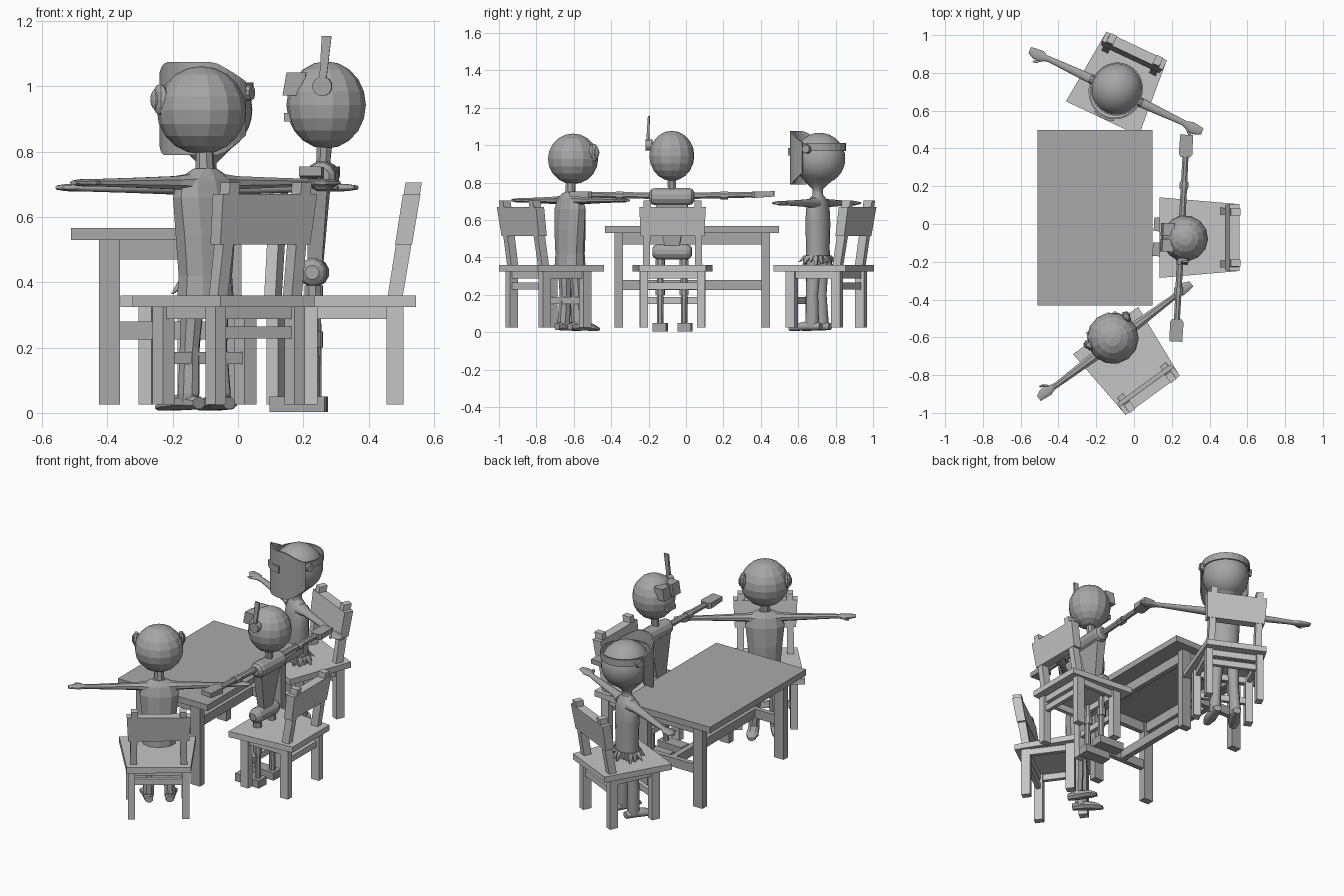
import bpy, bmesh, math
from mathutils import Matrix, Vector

if "Cube" in bpy.data.objects:
    bpy.data.objects.remove(bpy.data.objects["Cube"])


def material(name, v):
    m = bpy.data.materials.new(name)
    m.diffuse_color = (v, v, v, 1)
    m.use_nodes = True
    m.node_tree.nodes["Principled BSDF"].inputs["Base Color"].default_value = m.diffuse_color
    return m


CHAIR = material("light grey", 0.56)
TABLE = material("mid grey", 0.4)
FIGURE = material("figure grey", 0.38)


def place(x, y, heading):
    """Local frame: X = right hand, Y = forward, Z = up."""
    return Matrix.Translation((x, y, 0)) @ Matrix.Rotation(math.radians(heading - 90), 4, 'Z')


def finish(name, bm, M, mat, smooth=False):
    bmesh.ops.recalc_face_normals(bm, faces=bm.faces)
    me = bpy.data.meshes.new(name)
    bm.to_mesh(me)
    bm.free()
    me.transform(M)
    me.materials.append(mat)
    for p in me.polygons:
        p.use_smooth = smooth and len(p.vertices) < 6
    ob = bpy.data.objects.new(name, me)
    bpy.context.collection.objects.link(ob)
    return ob


def loft(name, M, mat, secs, axis='Z', n=8, smooth=False):
    """Skin elliptical (n > 4) or square (n = 4) sections: (x, y, z, radius_a, radius_b)."""
    a, b = {'Z': ((1, 0, 0), (0, 1, 0)), 'X': ((0, 1, 0), (0, 0, 1)), 'Y': ((1, 0, 0), (0, 0, 1))}[axis]
    a, b = Vector(a), Vector(b)
    k = math.sqrt(2) if n == 4 else 1
    bm = bmesh.new()
    rings = []
    for x, y, z, ra, rb in secs:
        ring = []
        for i in range(n):
            t = 2 * math.pi * (i + 0.5) / n
            ring.append(bm.verts.new(Vector((x, y, z)) + a * (ra * k * math.cos(t)) + b * (rb * k * math.sin(t))))
        rings.append(ring)
    for r, s in zip(rings, rings[1:]):
        for i in range(n):
            bm.faces.new((r[i], r[(i + 1) % n], s[(i + 1) % n], s[i]))
    bm.faces.new(rings[0])
    bm.faces.new(rings[-1])
    return finish(name, bm, M, mat, smooth)


def box(name, M, mat, x0, x1, y0, y1, z0, z1):
    x, y, a, b = (x0 + x1) / 2, (y0 + y1) / 2, (x1 - x0) / 2, (y1 - y0) / 2
    return loft(name, M, mat, [(x, y, z0, a, b), (x, y, z1, a, b)], n=4)


def ball(name, M, mat, c, r, u=14, v=10, smooth=False):
    bm = bmesh.new()
    bmesh.ops.create_uvsphere(bm, u_segments=u, v_segments=v, radius=1)
    bmesh.ops.transform(bm, matrix=Matrix.Translation(c) @ Matrix.Diagonal((*r, 1)), verts=bm.verts)
    return finish(name, bm, M, mat, smooth)


# ---- table
I = Matrix()
box("table_top", I, TABLE, -0.512, 0.097, -0.432, 0.498, 0.53, 0.567)
for x in (-0.393, -0.022):
    for y in (-0.36, 0.426):
        box("table_leg", I, TABLE, x - .032, x + .032, y - .022, y + .022, 0.025, 0.53)
    box("table_long_apron", I, TABLE, x - .015, x + .015, -0.36, 0.42, 0.47, 0.53)
for y in (-0.36, 0.426):
    box("table_end_apron", I, TABLE, -0.393, -0.022, y - .015, y + .015, 0.47, 0.53)
    box("table_end_stretcher", I, TABLE, -0.393, -0.022, y - .015, y + .015, 0.225, 0.28)
box("table_centre_stretcher", I, TABLE, -0.225, -0.19, -0.36, 0.42, 0.225, 0.28)


# ---- chairs
def chair(M):
    # seat: wide at the front
    bm = bmesh.new()
    pts = [(-.213, .205), (.213, .205), (.178, -.205), (-.178, -.205)]
    f = bm.faces.new([bm.verts.new((x, y, .325)) for x, y in pts])
    g = bmesh.ops.extrude_face_region(bm, geom=[f])["geom"]
    bmesh.ops.translate(bm, vec=(0, 0, .035), verts=[v for v in g if isinstance(v, bmesh.types.BMVert)])
    finish("seat", bm, M, CHAIR)
    for s in (-1, 1):
        box("front_leg", M, CHAIR, s * .155 - .022, s * .155 + .022, .097, .15, .025, .325)
        box("back_leg", M, CHAIR, s * .15 - .02, s * .15 + .02, -.167, -.115, .025, .325)
        box("side_apron", M, CHAIR, s * .152 - .012, s * .152 + .012, -.14, .12, .287, .325)
        loft("back_post", M, CHAIR, [(s * .14, -.142, .36, .019, .023), (s * .135, -.198, .705, .019, .025)], n=4)
    for y, z in ((-.14, .228), (.12, .15)):
        box("cross_apron", M, CHAIR, -.15, .15, y - .012, y + .012, .287, .325)
        box("cross_stretcher", M, CHAIR, -.15, .15, y - .012, y + .012, z, z + .037)
    loft("back_panel", M, CHAIR, [(0, -.167, .515, .17, .026), (0, -.192, .67, .178, .027)], n=4)


chair(place(.34, -.072, 180))
chair(place(-.03, -.73, 126))
chair(place(-.08, .744, 244.7))


# ---- shared limbs of the two soft figures
def limbs(M, z, n, smooth, hip):
    for s in (-1, 1):
        loft("arm", M, FIGURE, [(s * .05, 0, z, .045, .03), (s * .11, 0, z, .028, .022),
             (s * .25, 0, z, .022, .017), (s * .39, 0, z, .016, .013), (s * .41, .003, z, .018, .012),
             (s * .44, .005, z, .032, .013), (s * .475, .005, z, .028, .011), (s * .505, 0, z, .018, .007)],
             'X', n, smooth)
        loft("thumb", M, FIGURE, [(s * .42, .015, z, .012, .009), (s * .445, .04, z, .01, .008),
             (s * .465, .047, z, .005, .005)], 'X', 6, smooth)
        loft("leg", M, FIGURE, [(s * .045, 0, hip, .036, .042), (s * .053, .01, .2, .03, .034),
             (s * .06, .005, .06, .033, .037), (s * .06, .01, .03, .032, .036)], 'Z', n, smooth)
        loft("foot", M, FIGURE, [(s * .058, -.045, .03, .024, .02), (s * .062, .02, .035, .032, .028),
             (s * .072, .085, .027, .036, .021), (s * .078, .128, .017, .02, .01)], 'Y', 8, smooth)


# ---- front figure: low-poly, big ears
M = place(-.1, -.62, 126.9)
ball("head", M, FIGURE, (0, .02, .927), (.137, .137, .135), 14, 10)
loft("neck", M, FIGURE, [(0, 0, .72, .032, .028), (0, .005, .82, .027, .025)])
loft("torso", M, FIGURE, [(0, 0, .345, .096, .076), (0, 0, .42, .09, .072), (0, 0, .55, .102, .074),
     (0, 0, .66, .114, .066), (0, 0, .715, .1, .05), (0, 0, .748, .04, .03)], n=10)
limbs(M, .705, 8, False, .37)
for s in (-1, 1):
    ball("ear", M, FIGURE, (s * .124, .065, .96), (.02, .033, .048), 8, 6)
    ball("ear_inner", M, FIGURE, (s * .137, .073, .96), (.012, .02, .03), 8, 6)

# ---- middle figure: mechanical, antenna on one side
M = place(.25, -.075, 177)
ball("round_head", M, FIGURE, (0, -.02, .943), (.122, .122, .134), 14, 10)
loft("neck_post", M, FIGURE, [(0, -.01, .75, .022, .022), (0, -.015, .83, .026, .026)])
loft("shoulder_drum", M, FIGURE, [(-.12, -.01, .725, .026, .026), (-.108, -.01, .725, .042, .042),
     (-.09, -.01, .725, .047, .047), (.09, -.01, .725, .047, .047), (.108, -.01, .725, .042, .042),
     (.12, -.01, .725, .026, .026)], 'X', 12)
loft("tapered_torso", M, FIGURE, [(0, .014, .44, .035, .022), (0, 0, .7, .09, .029)], n=4)
loft("hip_drum", M, FIGURE, [(-.105, .018, .43, .022, .022), (-.095, .018, .43, .036, .036),
     (-.078, .018, .43, .044, .044), (.078, .018, .43, .044, .044), (.095, .018, .43, .036, .036),
     (.105, .018, .43, .022, .022)], 'X', 12)
for s in (-1, 1):
    loft("rod_arm", M, FIGURE, [(s * .1, 0, .73, .019, .019), (s * .45, 0, .735, .017, .016)], 'X')
    loft("elbow", M, FIGURE, [(s * .26, 0, .73, .025, .023), (s * .3, 0, .73, .025, .023)], 'X')
    loft("box_hand", M, FIGURE, [(s * .43, 0, .735, .025, .017), (s * .445, 0, .735, .036, .017),
         (s * .548, 0, .74, .034, .014)], 'X', 4)
    loft("rod_leg", M, FIGURE, [(s * .064, .018, .4, .02, .02), (s * .064, .014, .04, .018, .018)])
    loft("knee", M, FIGURE, [(s * .064, .018, .2, .026, .026), (s * .064, .018, .25, .026, .026)])
    loft("thigh_cuff", M, FIGURE, [(s * .064, .018, .36, .026, .026), (s * .064, .018, .39, .026, .026)])
    box("block_foot", M, FIGURE, s * .066 - .036, s * .066 + .036, -.02, .148, .003, .05)
    # angled eye box, leaning back with the curve of the head
    loft("eye_box", M, FIGURE, [(s * .042, .078, .972, .033, .032), (s * .042, .068, 1.042, .033, .03)], n=4)
box("mouth_plate", M, FIGURE, -.035, .035, .07, .108, .892, .918)
loft("antenna_base", M, FIGURE, [(-.105, -.015, 1.0, .03, .03), (-.14, -.015, 1.0, .03, .03)], 'X', 12)
loft("antenna", M, FIGURE, [(-.13, -.015, 1.0, .008, .01), (-.122, -.028, 1.155, .005, .015)], n=4)

# ---- far figure: smooth, face shield and ragged hem
M = place(-.095, .705, 244.7)
ball("smooth_head", M, FIGURE, (0, -.01, .928), (.134, .139, .138), 24, 16, True)
loft("soft_neck", M, FIGURE, [(0, 0, .7, .06, .045), (0, 0, .735, .03, .027), (0, 0, .765, .03, .028),
     (0, 0, .795, .06, .06), (0, -.005, .84, .105, .105)], n=16, smooth=True)
loft("long_torso", M, FIGURE, [(0, 0, .37, .078, .064), (0, 0, .45, .075, .06), (0, 0, .58, .082, .063),
     (0, 0, .67, .086, .056), (0, 0, .705, .07, .045), (0, 0, .735, .03, .028)], n=16, smooth=True)
limbs(M, .69, 12, True, .4)
for i in range(16):
    t = 2 * math.pi * i / 16
    c, s = math.cos(t), math.sin(t)
    r = .108 if i % 2 else .09
    loft("hem_tatter", M, FIGURE, [(.066 * c, .052 * s, .41, .016, .016),
         (r * c, r * .9 * s, .352 + .012 * (i % 3), .003, .003)], n=4)


# curved shield wall around the face, drawn from its angular outline
def wall(name, ra, rf, span, low, high, thick, steps=16):
    bm = bmesh.new()
    cols = []
    for i in range(steps + 1):
        t = span * (2 * i / steps - 1)
        x, y = math.sin(t), math.cos(t)
        cols.append([bm.verts.new(((ra + d) * x, (rf + d) * y - .01, z))
                     for d, z in ((0, low(t)), (thick, low(t)), (thick, high(t)), (0, high(t)))])
    for p, q in zip(cols, cols[1:]):
        for j in range(4):
            bm.faces.new((p[j], p[(j + 1) % 4], q[(j + 1) % 4], q[j]))
    bm.faces.new(cols[0])
    bm.faces.new(cols[-1])
    return finish(name, bm, M, FIGURE)


wall("face_shield", .138, .153, 1.35, lambda t: .79 + .1 * max(0, abs(t) - .75),
     lambda t: 1.075 - .08 * max(0, abs(t) - .6), .009)
wall("shield_window", .147, .162, .38, lambda t: .945, lambda t: .985, .01, 6)
wall("head_band", .13, .134, math.pi, lambda t: .97, lambda t: 1.012, .008, 24)
for s in (-1, 1):
    loft("shield_pivot", M, FIGURE, [(s * .13, 0, .98, .026, .026), (s * .153, 0, .98, .022, .022)], 'X', 10)
